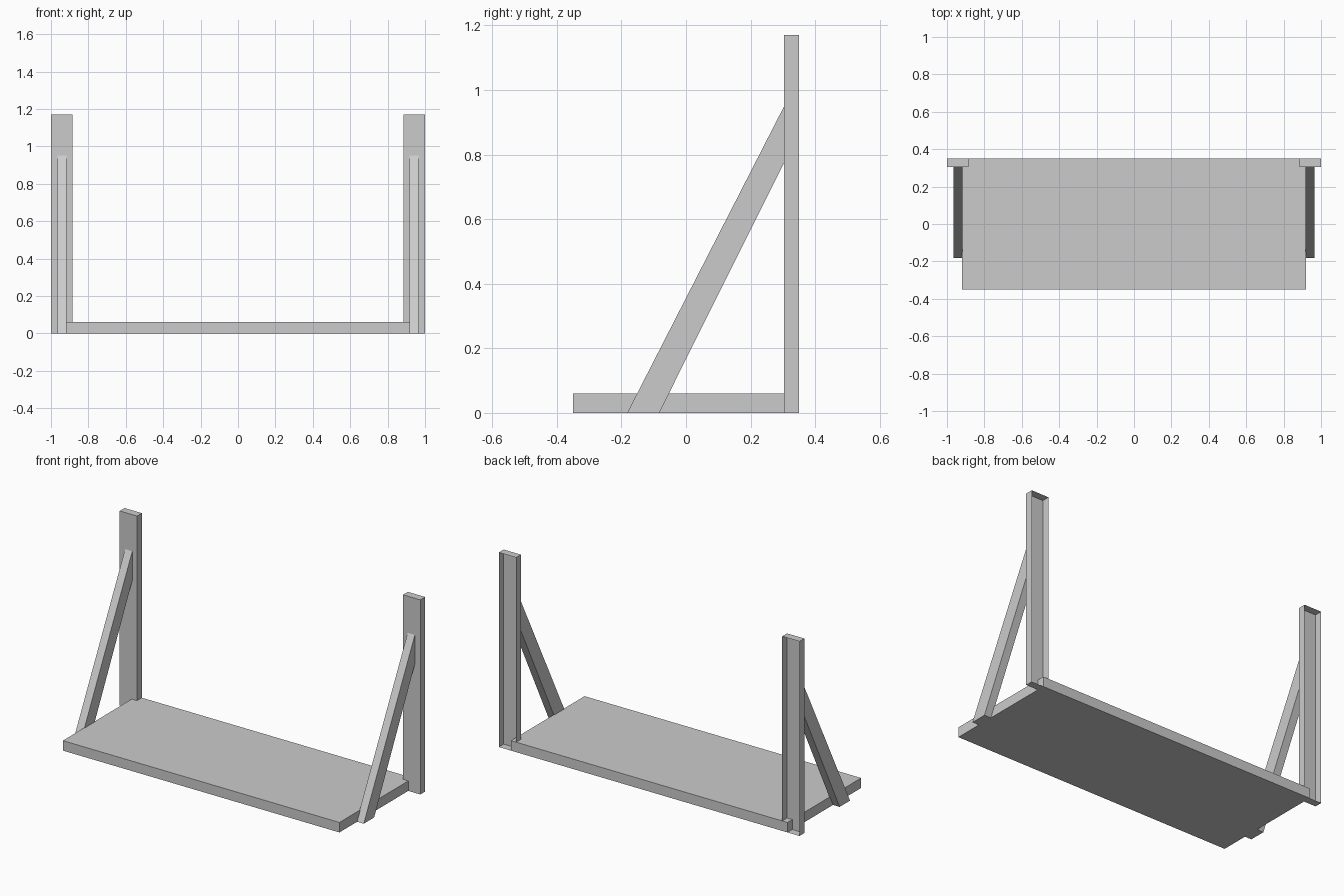
import bpy
import bmesh

if "Cube" in bpy.data.objects:
    bpy.data.objects.remove(bpy.data.objects["Cube"])


def prism(name, profile, x0, x1, open_back=False):
    """Extrude a (y, z) profile along x; optionally leave the rear face open."""
    bm = bmesh.new()
    face = bm.faces.new([bm.verts.new((x0, y, z)) for y, z in profile])
    ext = bmesh.ops.extrude_face_region(bm, geom=[face], use_keep_orig=True)
    verts = [v for v in ext["geom"] if isinstance(v, bmesh.types.BMVert)]
    bmesh.ops.translate(bm, verts=verts, vec=(x1 - x0, 0, 0))
    bmesh.ops.recalc_face_normals(bm, faces=bm.faces)
    if open_back:
        rear = [f for f in bm.faces if f.normal.y > 0.9]
        bmesh.ops.delete(bm, geom=rear, context='FACES_ONLY')
    mesh = bpy.data.meshes.new(name)
    bm.to_mesh(mesh)
    bm.free()
    obj = bpy.data.objects.new(name, mesh)
    bpy.context.collection.objects.link(obj)
    return obj


def rect(y0, y1, z0, z1):
    return [(y0, z0), (y1, z0), (y1, z1), (y0, z1)]


# Flat shelf board, its rear corners running into the posts
prism("shelf_board", rect(-0.35, 0.35, 0, 0.06), -0.92, 0.92)

# Sloping brace cut flush with the floor and the post
brace = [(-0.182, 0), (-0.083, 0), (0.304, 0.775), (0.304, 0.95)]

for side, s in (("left", -1), ("right", 1)):
    a, b = sorted((s * 0.885, s * 1.0))
    # Upright post with an open back
    prism(side + "_post", rect(0.304, 0.35, 0, 1.17), a, b, open_back=True)
    a, b = sorted((s * 0.916, s * 0.964))
    prism(side + "_brace", brace, a, b)
